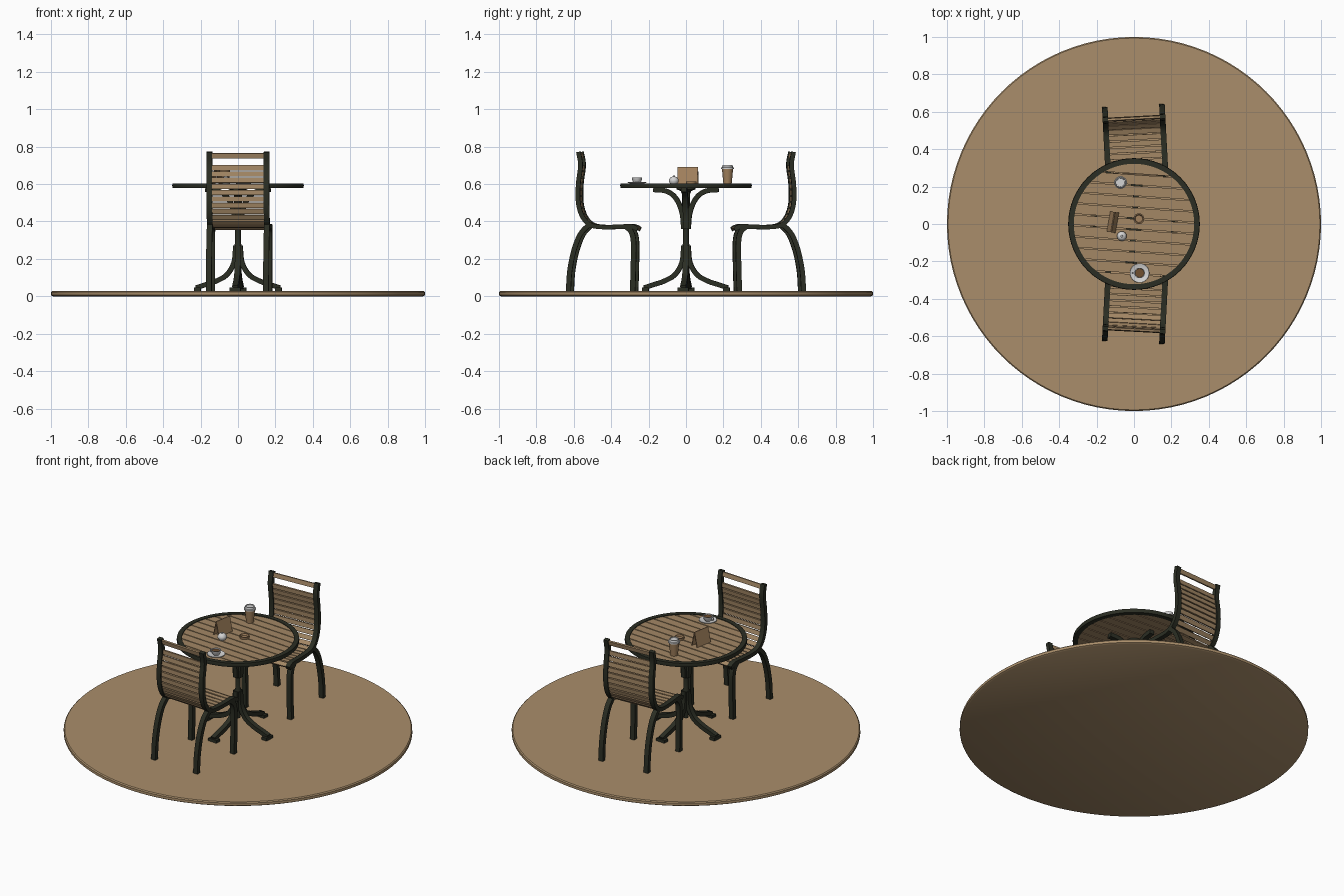
import bpy, bmesh, math
from mathutils import Matrix, Vector

if "Cube" in bpy.data.objects:
    bpy.data.objects.remove(bpy.data.objects["Cube"])


def material(name, rgb):
    m = bpy.data.materials.new(name)
    m.diffuse_color = (*rgb, 1)
    m.use_nodes = True
    m.node_tree.nodes["Principled BSDF"].inputs["Base Color"].default_value = m.diffuse_color
    return m


SAND = material("sandy floor", (0.40, 0.27, 0.145))
WOOD = material("slat wood", (0.37, 0.245, 0.13))
IRON = material("dark green iron", (0.024, 0.027, 0.017))
WHITE = material("white china", (0.66, 0.66, 0.66))
CARD = material("brown card", (0.36, 0.22, 0.11))
COFFEE = material("coffee", (0.16, 0.08, 0.03))


def finish(name, bm, mat, matrix=Matrix()):
    bm.transform(matrix)
    bmesh.ops.recalc_face_normals(bm, faces=bm.faces[:])
    me = bpy.data.meshes.new(name)
    bm.to_mesh(me)
    bm.free()
    me.materials.append(mat)
    ob = bpy.data.objects.new(name, me)
    bpy.context.collection.objects.link(ob)
    return ob


def smooth_path(pts, steps=6):
    """Catmull-Rom curve through 2D points."""
    p = [Vector(q) for q in pts]
    p = [2 * p[0] - p[1]] + p + [2 * p[-1] - p[-2]]
    out = []
    for i in range(1, len(p) - 2):
        a, b, c, d = p[i - 1:i + 3]
        for k in range(steps):
            t = k / steps
            out.append(0.5 * (2 * b + (c - a) * t + (2 * a - 5 * b + 4 * c - d) * t * t
                              + (3 * b - a - 3 * c + d) * t ** 3))
    return out + [p[-2]]


def ribbon(bm, pts, thick, width, x=0.0):
    """Rectangular bar swept along a (y, z) path."""
    path, prev = smooth_path(pts), None
    for i, q in enumerate(path):
        t = (path[min(i + 1, len(path) - 1)] - path[max(i - 1, 0)]).normalized()
        n = Vector((-t.y, t.x)) * thick / 2
        ring = [bm.verts.new((x + sx * width / 2, q.x + s * n.x, q.y + s * n.y))
                for sx, s in ((-1, -1), (1, -1), (1, 1), (-1, 1))]
        if prev:
            for k in range(4):
                bm.faces.new((prev[k], prev[(k + 1) % 4], ring[(k + 1) % 4], ring[k]))
        else:
            bm.faces.new(ring)
        prev = ring
    bm.faces.new(prev)


def box(bm, size, matrix):
    bmesh.ops.create_cube(bm, size=1, matrix=matrix @ Matrix.Diagonal((*size, 1)))


def lathe(name, profile, mat, loc=(0, 0, 0), n=32, closed=False):
    """Spin an (r, z) profile round z."""
    bm = bmesh.new()
    rings = []
    for r, z in profile:
        if r < 1e-5:
            rings.append([bm.verts.new((0, 0, z))] * n)
        else:
            rings.append([bm.verts.new((r * math.cos(2 * math.pi * k / n),
                                        r * math.sin(2 * math.pi * k / n), z)) for k in range(n)])
    pairs = list(zip(rings, rings[1:]))
    if closed:
        pairs.append((rings[-1], rings[0]))
    for a, b in pairs:
        for k in range(n):
            j = (k + 1) % n
            vs = list(dict.fromkeys((a[k], a[j], b[j], b[k])))
            if len(vs) > 2:
                bm.faces.new(vs)
    return finish(name, bm, mat, Matrix.Translation(loc))


# Floor disc
lathe("floor_disc", [(0, 0), (0.99, 0), (1, 0.006), (1, 0.022), (0.994, 0.028), (0, 0.028)], SAND, n=96)

# Table top: iron rim and parallel boards trimmed to the circle
lathe("table_rim", [(0.322, 0.58), (0.35, 0.58), (0.352, 0.592), (0.35, 0.604), (0.322, 0.604)],
      IRON, n=64, closed=True)
tilt = Matrix.Rotation(math.radians(-4), 4, 'Z')
bm = bmesh.new()
R, COUNT = 0.325, 11
pitch = 2 * R / COUNT
for i in range(COUNT):
    y0 = -R + i * pitch + 0.003
    y1 = y0 + pitch - 0.006
    ys = [y0 + (y1 - y0) * k / 6 for k in range(7)]
    xs = [math.sqrt(max(R * R - y * y, 0)) for y in ys]
    outline = [(x, y) for x, y in zip(xs, ys)] + [(-x, y) for x, y in reversed(list(zip(xs, ys)))]
    face = bm.faces.new([bm.verts.new((x, y, 0.584)) for x, y in outline])
    ext = bmesh.ops.extrude_face_region(bm, geom=[face])
    for v in ext["geom"]:
        if isinstance(v, bmesh.types.BMVert):
            v.co.z = 0.600
finish("table_boards", bm, WOOD, tilt)

# Table pedestal
lathe("table_column", [(0, 0.10), (0.014, 0.10), (0.02, 0.16), (0.02, 0.27), (0.015, 0.29), (0.015, 0.40),
                       (0.022, 0.43), (0.022, 0.56), (0.05, 0.572), (0.05, 0.584), (0, 0.584)], IRON, n=20)
legs, braces = bmesh.new(), bmesh.new()
for k in range(4):
    for target, pts in ((legs, [(0.012, 0.27), (0.022, 0.18), (0.06, 0.115), (0.12, 0.08), (0.175, 0.062), (0.225, 0.045)]),
                        (braces, [(0.012, 0.36), (0.022, 0.45), (0.055, 0.525), (0.105, 0.562), (0.175, 0.570)])):
        part = bmesh.new()
        ribbon(part, pts, 0.026, 0.03)
        if target is legs:
            box(part, (0.06, 0.035, 0.018), Matrix.Translation((0, 0.217, 0.037)))
        part.transform(Matrix.Rotation(k * math.pi / 2, 4, 'Z'))
        tmp = bpy.data.meshes.new("tmp")
        part.to_mesh(tmp)
        part.free()
        target.from_mesh(tmp)
        bpy.data.meshes.remove(tmp)
finish("pedestal_legs", legs, IRON, tilt)
finish("top_braces", braces, IRON, tilt)

# Chairs: built behind the table, then mirrored to the front
RAIL = [(0.567, 0.772), (0.556, 0.70), (0.568, 0.60), (0.568, 0.50), (0.545, 0.425),
        (0.505, 0.383), (0.45, 0.371), (0.36, 0.371), (0.285, 0.374), (0.25, 0.358)]
REAR_LEG = [(0.505, 0.388), (0.555, 0.335), (0.59, 0.25), (0.613, 0.14), (0.621, 0.026)]
FRONT_LEG = [(0.31, 0.371), (0.285, 0.345), (0.272, 0.29), (0.273, 0.16), (0.277, 0.026)]


def chair(label, flip):
    m = (Matrix.Diagonal((1, flip, 1, 1)) @ Matrix.Translation((0.006, 0.45, 0))
         @ Matrix.Rotation(math.radians(3), 4, 'Z') @ Matrix.Translation((0, -0.45, 0)))
    for part, pts, thick in (("side_rails", RAIL, 0.024), ("rear_legs", REAR_LEG, 0.026),
                             ("front_legs", FRONT_LEG, 0.028)):
        bm = bmesh.new()
        for x in (-0.153, 0.153):
            ribbon(bm, pts, thick, 0.03, x)
        finish(f"{label}_chair_{part}", bm, IRON, m)
    # Slats follow the rail by distance along it
    path = smooth_path(RAIL)
    length = sum((b - a).length for a, b in zip(path, path[1:]))
    stations = [0.02]
    while stations[-1] < length - 0.05:
        stations.append(stations[-1] + (0.066 if len(stations) == 1 else 0.0335))
    bm = bmesh.new()
    for s in stations:
        left = s
        for a, b in zip(path, path[1:]):
            d = (b - a).length
            if left <= d:
                p = a.lerp(b, left / d)
                ang = math.atan2(b.y - a.y, b.x - a.x)
                box(bm, (0.29, 0.027, 0.012),
                    Matrix.Translation((0, p.x, p.y)) @ Matrix.Rotation(ang, 4, 'X'))
                break
            left -= d
    finish(f"{label}_chair_slats", bm, WOOD, m)


chair("back", 1)
chair("front", -1)

# Takeaway cup with lid
T = 0.600
cup = (-0.072, 0.222, T)
lathe("paper_cup", [(0, 0), (0.022, 0), (0.03, 0.082), (0, 0.082)], CARD, cup)
lathe("cup_lid", [(0, 0.08), (0.034, 0.08), (0.034, 0.088), (0.029, 0.09), (0.027, 0.102),
                  (0.023, 0.102), (0.022, 0.098), (0, 0.098)], WHITE, cup)

# Folded table card
bm = bmesh.new()
for s in (-1, 1):
    box(bm, (0.004, 0.11, 0.093), Matrix.Translation((s * 0.011, 0, 0.045)) @ Matrix.Rotation(-s * 0.23, 4, 'Y'))
finish("table_card", bm, CARD, Matrix.Translation((-0.113, 0.01, T)) @ Matrix.Rotation(math.radians(-10), 4, 'Z'))

# Sugar pot, small wooden dish
lathe("sugar_pot", [(0, 0), (0.018, 0), (0.026, 0.012), (0.026, 0.024), (0.019, 0.034), (0.015, 0.038),
                    (0.006, 0.04), (0.005, 0.046), (0, 0.047)], WHITE, (-0.065, -0.065, T))
lathe("small_dish", [(0, 0), (0.027, 0), (0.029, 0.015), (0.023, 0.015), (0.019, 0.006), (0, 0.006)],
      CARD, (0.026, 0.028, T))

# Coffee cup on saucer
tea = (0.03, -0.262, T)
lathe("saucer", [(0, 0), (0.03, 0), (0.052, 0.009), (0.051, 0.012), (0.03, 0.005), (0, 0.005)], WHITE, tea)
lathe("coffee_cup", [(0, 0.005), (0.016, 0.005), (0.024, 0.016), (0.028, 0.036), (0.025, 0.036),
                     (0.022, 0.022), (0, 0.022)], WHITE, tea)
lathe("coffee_surface", [(0, 0.024), (0.0235, 0.030), (0, 0.030)], COFFEE, tea)
bm = bmesh.new()
ribbon(bm, [(0.025, 0.031), (0.036, 0.032), (0.040, 0.023), (0.034, 0.016), (0.022, 0.015)], 0.004, 0.006)
finish("cup_handle", bm, WHITE, Matrix.Translation(tea) @ Matrix.Rotation(math.pi / 2, 4, 'Z'))

# Smooth shading with sharp edges kept
for ob in bpy.context.scene.objects:
    ob.select_set(True)
    bpy.context.view_layer.objects.active = ob
bpy.ops.object.shade_smooth_by_angle(angle=math.radians(35))
